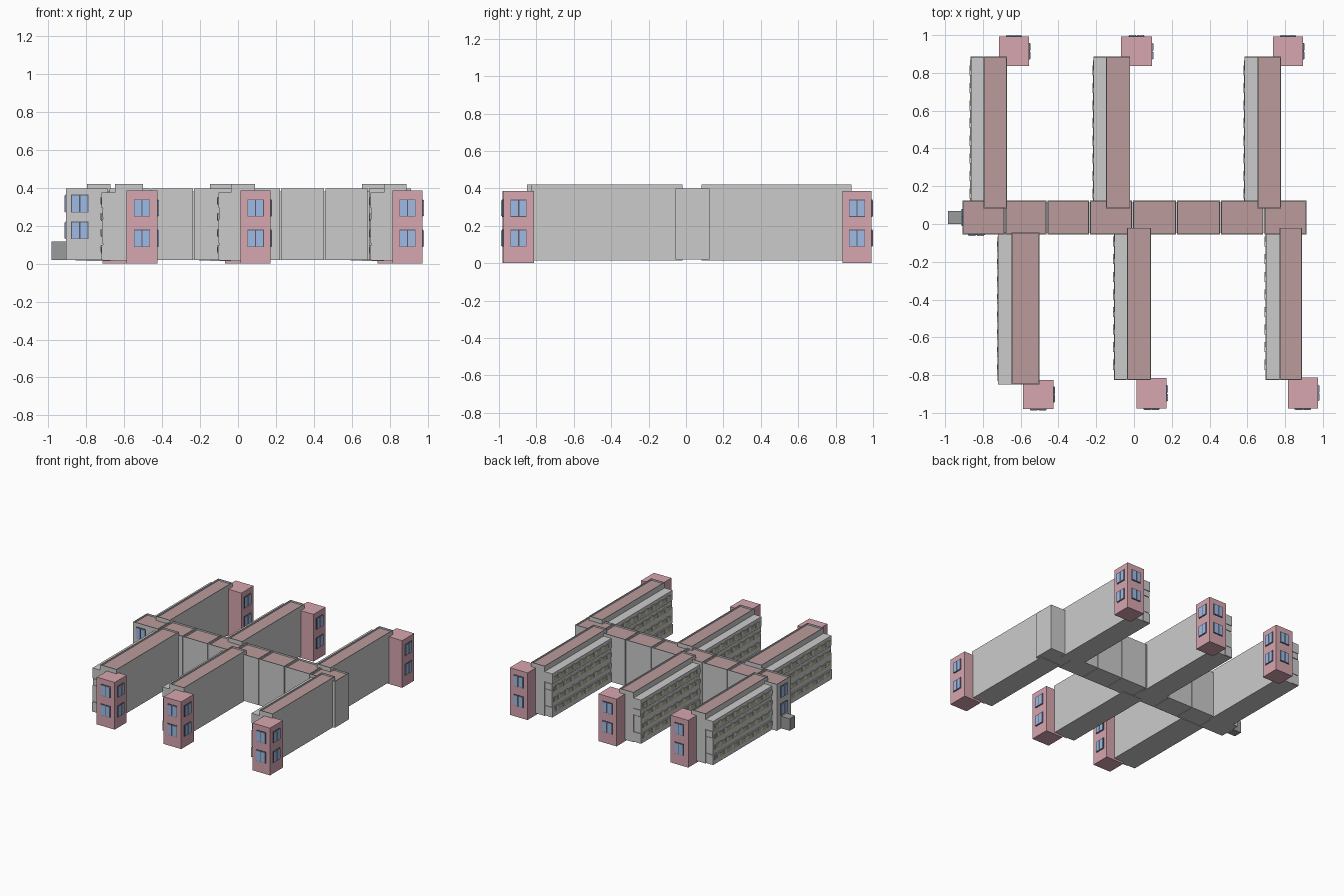
import bpy, bmesh

if "Cube" in bpy.data.objects:
    bpy.data.objects.remove(bpy.data.objects["Cube"])

def mat(name, r, g, b):
    m = bpy.data.materials.new(name)
    m.diffuse_color = (r, g, b, 1)
    m.use_nodes = True
    m.node_tree.nodes["Principled BSDF"].inputs["Base Color"].default_value = m.diffuse_color
    return m

GREY = mat("wall_grey", .57, .55, .54)
LIGHT = mat("panel_light", .72, .72, .72)
ROOF = mat("roof_red", .50, .33, .33)
BRICK = mat("brick_pink", .68, .38, .43)
BLUE = mat("glass_blue", .35, .50, .78)
DARK = mat("dark_frame", .10, .11, .14)
ANNEX = mat("annex_dark", .32, .33, .33)
OLIVE = mat("band_olive", .45, .44, .30)

def boxes(name, spans, m):
    """Several axis-aligned boxes (x0,x1,y0,y1,z0,z1) in one object."""
    bm = bmesh.new()
    for x0, x1, y0, y1, z0, z1 in spans:
        vs = bmesh.ops.create_cube(bm, size=1)["verts"]
        for v in vs:
            v.co = ((x0, x1)[v.co.x > 0], (y0, y1)[v.co.y > 0], (z0, z1)[v.co.z > 0])
    return finish(name, bm, m)

def finish(name, bm, *mats):
    me = bpy.data.meshes.new(name)
    bm.to_mesh(me)
    bm.free()
    for m in mats:
        me.materials.append(m)
    ob = bpy.data.objects.new(name, me)
    bpy.context.collection.objects.link(ob)
    return ob

def roofed_block(name, x0, x1, y0, y1, z0, z1, rim=.007, sink=.012):
    """Block with a parapet round a sunken red roof."""
    bm = bmesh.new()
    bmesh.ops.create_cube(bm, size=1)
    for v in bm.verts:
        v.co = ((x0, x1)[v.co.x > 0], (y0, y1)[v.co.y > 0], (z0, z1)[v.co.z > 0])
    bm.normal_update()
    top = max(bm.faces, key=lambda f: f.calc_center_median().z)
    bmesh.ops.inset_region(bm, faces=[top], thickness=rim)
    low = bmesh.ops.extrude_discrete_faces(bm, faces=[top])["faces"][0]
    low.material_index = 1
    for v in low.verts:
        v.co.z -= sink
    return finish(name, bm, GREY, ROOF)

def windows(name, axis, plane, out, a0, a1, rows):
    """Two-pane framed windows on a wall; axis is the wall normal."""
    frames, panes = [], []
    def span(a, b, d, z0, z1):
        p = sorted((plane - out * .004, plane + out * d))
        return (*p, a, b, z0, z1) if axis == "x" else (a, b, *p, z0, z1)
    mid = (a0 + a1) / 2
    for z0, z1 in rows:
        frames.append(span(a0, a1, .004, z0, z1))
        for a, b in ((a0 + .003, mid - .003), (mid + .003, a1 - .003)):
            panes.append(span(a, b, .008, z0 + .004, z1 - .004))
    boxes(name + "_frame", frames, DARK)
    boxes(name + "_glass", panes, BLUE)

# central corridor of eight roofed sections
edges = [-.91, -.682, -.46, -.235, -.008, .225, .458, .687, .916]
for i in range(8):
    roofed_block(f"corridor_{i}", edges[i] + .003, edges[i + 1] - .003, -.055, .125, .02, .398)
boxes("corridor_core", [(-.90, .906, -.045, .115, .022, .38)], GREY)

# entrance annex and end windows
boxes("entrance_annex", [(-.985, -.905, 0, .07, .02, .118)], ANNEX)
ROWS = [(.13, .222), (.27, .365)]
windows("corridor_end_window", "x", -.907, -1, -.01, .08, ROWS)
windows("corridor_front_window", "y", -.055, -1, -.88, -.79, ROWS)

def wing(name, x0, xr, x1, y0, y1):
    # tall part with red roof
    roofed_block(name + "_tall", xr, x1, y0, y1, .015, .42)
    # lower gallery on the west side, with stacked light floors
    boxes(name + "_gallery", [(x0 + .008, xr, y0 + .006, y1 - .006, .018, .31),
                              (x0 + .001, xr, y0 + .001, y1 - .001, .295, .375)], GREY)
    boxes(name + "_floors", [(x0, xr - .002, y0, y1, .02, .10),
                             (x0 + .003, xr - .002, y0 + .002, y1 - .002, .106, .236),
                             (x0 + .005, xr - .002, y0, y1, .243, .29)], LIGHT)
    # olive window bands with pale panels between
    bands, panels = [], []
    n = 8
    step = (y1 - y0 - .06) / n
    for k, z in enumerate((.055, .14, .225, .31)):
        bands.append((x0 - .002, x0 + .02, y0 + .02, y1 - .02, z, z + .034))
        for j in range(n):
            y = y0 + .03 + step * (j + (.25 if k % 2 else .5))
            panels.append((x0 - .005, x0 + .02, y, y + .03, z + .006, z + .042))
    boxes(name + "_window_bands", bands, OLIVE)
    boxes(name + "_panels", panels, LIGHT)

def tower(name, x0, x1, y0, y1, out):
    boxes(name, [(x0, x1, y0, y1, 0, .385)], BRICK)
    rows = [(.088, .18), (.248, .34)]
    cx, cy = (x0 + x1) / 2, (y0 + y1) / 2
    windows(name + "_east_window", "x", x1, 1, cy - .043, cy + .043, rows)
    windows(name + "_end_window", "y", y1 if out > 0 else y0, out, cx - .043, cx + .043, rows)

# three wings to the north, three to the south, each with an end stair tower
layout = [
    ("north_west", (-.865, -.797, -.672, .082, .886), (-.715, -.555, .837, .992), 1),
    ("north_mid", (-.215, -.147, -.02, .082, .886), (-.068, .095, .837, .992), 1),
    ("north_east", (.585, .655, .777, .082, .886), (.735, .895, .837, .992), 1),
    ("south_west", (-.72, -.648, -.50, -.85, -.046), (-.588, -.426, -.98, -.825), -1),
    ("south_mid", (-.105, -.038, .09, -.825, -.02), (.014, .172, -.977, -.815), -1),
    ("south_east", (.697, .77, .89, -.825, -.02), (.815, .973, -.977, -.812), -1),
]
for name, w, t, out in layout:
    wing(name + "_wing", *w)
    tower(name + "_tower", *t, out)
